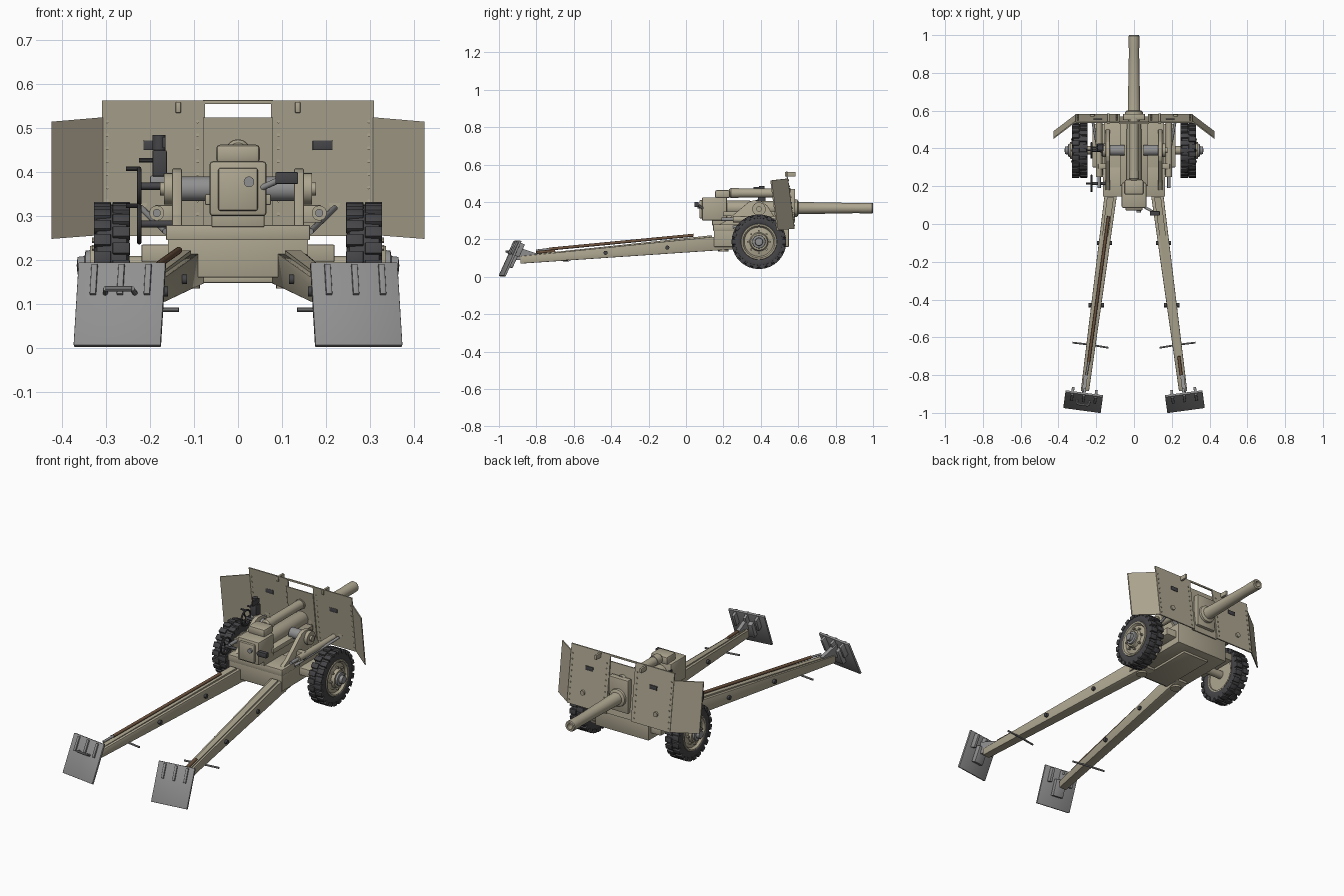
import bpy, bmesh, math
from mathutils import Vector, Matrix

if "Cube" in bpy.data.objects:
    bpy.data.objects.remove(bpy.data.objects["Cube"])


def material(name, col):
    m = bpy.data.materials.new(name)
    m.diffuse_color = (*col, 1)
    m.use_nodes = True
    m.node_tree.nodes["Principled BSDF"].inputs["Base Color"].default_value = m.diffuse_color
    return m


TAN = material("tan_paint", (0.42, 0.38, 0.28))
DARK = material("dark_rubber", (0.06, 0.06, 0.065))
STEEL = material("steel", (0.28, 0.28, 0.28))
WOOD = material("wood", (0.16, 0.09, 0.05))


def finish(name, bm, mat, bevel=0):
    bmesh.ops.recalc_face_normals(bm, faces=bm.faces)
    if bevel:
        bmesh.ops.bevel(bm, geom=bm.edges[:], offset=bevel, segments=2, affect='EDGES', profile=0.5)
    me = bpy.data.meshes.new(name)
    bm.to_mesh(me)
    bm.free()
    me.materials.append(mat)
    ob = bpy.data.objects.new(name, me)
    bpy.context.collection.objects.link(ob)
    return ob


def add_box(bm, lo, hi, M=Matrix()):
    lo, hi = Vector(lo), Vector(hi)
    T = Matrix.Translation((lo + hi) / 2) @ Matrix.Diagonal([abs(v) for v in hi - lo] + [1])
    bmesh.ops.create_cube(bm, size=1, matrix=M @ T)


def box(name, lo, hi, mat=TAN, bevel=0.003, M=Matrix()):
    bm = bmesh.new()
    add_box(bm, lo, hi, M)
    return finish(name, bm, mat, bevel)


def add_cyl(bm, a, b, r1, r2=None, n=24):
    a, b = Vector(a), Vector(b)
    d = b - a
    M = Matrix.Translation((a + b) / 2) @ d.to_track_quat('Z', 'Y').to_matrix().to_4x4()
    bmesh.ops.create_cone(bm, cap_ends=True, segments=n, radius1=r1,
                          radius2=r1 if r2 is None else r2, depth=d.length, matrix=M)


def cyl(name, a, b, r1, r2=None, mat=TAN, n=24):
    bm = bmesh.new()
    add_cyl(bm, a, b, r1, r2, n)
    return finish(name, bm, mat)


def loft(name, sections, mat=TAN, bevel=0):
    bm = bmesh.new()
    rings = [[bm.verts.new(p) for p in s] for s in sections]
    n = len(rings[0])
    for A, B in zip(rings, rings[1:]):
        for i in range(n):
            bm.faces.new((A[i], A[(i + 1) % n], B[(i + 1) % n], B[i]))
    bm.faces.new(rings[0])
    bm.faces.new(rings[-1])
    return finish(name, bm, mat, bevel)


def lathe(name, profile, origin, axis, mat=TAN, n=40):
    # profile: (distance along axis, radius), spun around axis
    bm = bmesh.new()
    M = Matrix.Translation(origin) @ Vector(axis).to_track_quat('Z', 'Y').to_matrix().to_4x4()
    vs = [bm.verts.new(M @ Vector((r, 0, d))) for d, r in profile]
    es = [bm.edges.new(p) for p in zip(vs, vs[1:])]
    bmesh.ops.spin(bm, geom=vs + es, cent=origin, axis=axis, angle=2 * math.pi, steps=n, use_merge=True)
    bmesh.ops.remove_doubles(bm, verts=bm.verts, dist=1e-5)
    return finish(name, bm, mat)


# barrel with hollow muzzle
lathe("barrel", [(0, 0), (0, .04), (.35, .038), (.37, .033), (.70, .027), (.72, .0285),
                 (.775, .0285), (.78, .025), (.78, .015), (.6, .015), (.6, 0)], (0, .22, .367), (0, 1, 0))
# recoil cylinder, cradle and breech
lathe("recoil_cylinder", [(0, 0), (0, .02), (.01, .027), (.05, .027), (.05, .024), (.3, .024),
                          (.3, .028), (.33, .028), (.33, 0)], (0, .23, .447), (0, 1, 0), n=28)
box("recoil_bracket", (-.05, .155, .42), (.05, .235, .463), bevel=.01)
box("cradle", (-.06, .14, .275), (.06, .56, .335))
box("cradle_side_rails", (-.075, .2, .325), (.075, .54, .35))
box("breech_ring", (-.065, .085, .30), (.065, .22, .425), bevel=.008)
box("breech_block", (-.045, .072, .312), (.045, .09, .41), bevel=.005)
cyl("firing_pin_housing", (.025, .062, .378), (.025, .08, .378), .012, mat=STEEL)
cyl("breech_lever", (.055, .09, .365), (.1, .065, .385), .007, mat=STEEL)
box("breech_handle", (.085, .045, .373), (.137, .068, .40), DARK)

# carriage body
box("carriage_body", (-.16, .15, .16), (.16, .55, .275))
box("carriage_rim", (-.164, .145, .245), (.164, .30, .28))
box("axle_box", (-.22, .30, .195), (.22, .53, .235))
box("carriage_underplate", (-.08, .17, .148), (.08, .5, .165))
cyl("axle", (-.34, .39, .187), (.34, .39, .187), .022)
cheek = [(.17, .275), (.22, .303), (.335, .40), (.36, .408), (.40, .405), (.435, .38), (.50, .275)]

for s in (-1, 1):
    side = "left" if s < 0 else "right"
    X = Vector((s, 0, 0))
    # cheek with trunnion
    loft(side + "_cheek", [[(s * x, y, z) for y, z in cheek] for x in (.128, .15)], bevel=.002)
    cyl(side + "_trunnion", (s * .05, .39, .362), (s * .13, .39, .362), .028, mat=STEEL)
    cyl(side + "_trunnion_cap", (s * .145, .39, .362), (s * .168, .39, .362), .036)
    cyl(side + "_trunnion_bolt", (s * .165, .39, .362), (s * .178, .39, .362), .015)
    cyl(side + "_balance_tube", (s * .185, .25, .307), (s * .185, .56, .307), .017)
    cyl(side + "_balance_rod", (s * .185, .19, .307), (s * .185, .26, .307), .009, mat=STEEL, n=16)
    cyl(side + "_shield_strut", (s * .165, .25, .265), (s * .22, .55, .318), .007, mat=STEEL, n=12)
    box(side + "_tube_bracket", (s * .148, .29, .285), (s * .19, .32, .325))

    # wheel: tyre, tread lugs, rim, hub
    C = Vector((s * .2875, .39, .187))
    lathe(side + "_tyre", [(-.03, .085), (-.037, .1), (-.04, .12), (-.034, .136), (0, .139),
                           (.034, .136), (.04, .12), (.037, .1), (.03, .085)], C, X, DARK, 48)
    bm = bmesh.new()
    for i in range(44):
        row = 1 if i % 2 else -1
        M = Matrix.Translation(C) @ Matrix.Rotation(i * math.tau / 44, 4, 'X')
        add_box(bm, (row * .002, -.0135, .125), (row * .041, .0135, .1455), M)
    finish(side + "_tread", bm, DARK, .002)
    lathe(side + "_rim", [(-.03, 0), (-.03, .088), (-.036, .094), (-.036, .086), (-.02, .08), (.024, .08),
                          (.036, .088), (.036, .096), (.04, .094), (.04, .086), (.028, .078), (.034, .05),
                          (.05, .044), (.05, 0)], C, X)
    lathe(side + "_hub", [(.045, .036), (.06, .034), (.062, .022), (.078, .02), (.08, 0)], C, X, STEEL, 24)
    bm = bmesh.new()
    for i in range(8):
        a = i * math.tau / 8
        p = C + Vector((0, math.cos(a), math.sin(a))) * .058
        add_cyl(bm, p + X * .025, p + X * .045, .006, n=6)
    finish(side + "_wheel_bolts", bm, TAN)

    # trail leg
    def trail_section(y, x0, x1, z0, z1):
        return [(s * x0, y, z0), (s * x1, y, z0), (s * x1, y, z1), (s * x0, y, z1)]
    loft(side + "_trail", [trail_section(.26, .075, .143, .147, .225),
                           trail_section(-.885, .238, .282, .07, .11)], bevel=.003)
    loft(side + "_trail_top_strip", [trail_section(.14, .107, .143, .2, .222),
                                     trail_section(-.86, .247, .27, .1, .116)])
    cyl(side + "_trail_hinge", (s * .115, .2, .135), (s * .115, .2, .23), .028)
    for k, y in enumerate((-.1, -.43)):
        t = (.26 - y) / 1.145
        x, z = .109 + t * .151, .186 - t * .096
        cyl(f"{side}_trail_pin_{k}", (s * (x - .04), y, z), (s * (x + .04), y, z), .011, mat=DARK, n=16)
    # cross bars used for lifting the trail
    bm = bmesh.new()
    add_cyl(bm, (s * .135, -.655, .087), (s * .24, -.638, .087), .005, n=10)
    add_cyl(bm, (s * .24, -.638, .087), (s * .325, -.628, .087), .005, n=10)
    finish(side + "_trail_handle", bm, STEEL)

    # spade with ribs
    M = (Matrix.Translation((s * .275, -.983, .004)) @ Matrix.Rotation(s * math.radians(7.7), 4, 'Z')
         @ Matrix.Rotation(-math.radians(24.5), 4, 'X'))
    box(side + "_spade", (-.1, -.006, 0), (.1, .006, .207), STEEL, .002, M)
    bm = bmesh.new()
    for x in (-.062, 0, .062):
        add_box(bm, (x - .007, -.014, .125), (x + .007, .034, .2), M)
    finish(side + "_spade_ribs", bm, STEEL, .002)
    box(side + "_spade_bracket", (-.03, 0, .06), (.03, .03, .15), STEEL, .003, M)
    loft(side + "_spade_arm", [trail_section(-.80, .245, .265, .09, .125),
                               trail_section(-.905, .258, .278, .09, .16)], STEEL)
    if s < 0:
        bm = bmesh.new()
        pts = [M @ Vector(p) for p in ((-.035, 0, .13), (-.03, -.03, .13), (.03, -.03, .13), (.035, 0, .13))]
        for a, b in zip(pts, pts[1:]):
            add_cyl(bm, a, b, .006, n=10)
        finish("spade_grab_handle", bm, STEEL)

    # shield main panel and swept wing, leaning back
    def sy(z):
        return .575 - (z - .25) * .13

    def sheet(name, corners, t=.007):
        loft(name, [[(s * x, sy(z) + dy + o, z) for x, z, dy in corners] for o in (0, t)])
    sheet(side + "_shield_panel", [(.075, .255, 0), (.31, .255, 0), (.31, .563, 0), (.075, .563, 0)])
    sheet(side + "_shield_wing", [(.308, .257, 0), (.425, .248, -.09), (.425, .515, -.09), (.308, .525, 0)])
    bm = bmesh.new()
    for i in range(9):
        z = .275 + i * .03
        for x in (.092, .298):
            add_cyl(bm, (s * x, sy(z) - .003, z), (s * x, sy(z) + .011, z), .004, n=8)
    finish(side + "_shield_rivets", bm, TAN)
    box(side + "_sight_hatch", (s * .17, sy(.46) - .003, .45), (s * .215, sy(.46) + .011, .472), DARK, .001)
    cyl(side + "_shield_boss", (s * .22, sy(.33), .33), (s * .22, sy(.33) + .016, .33), .013)
    box(side + "_shield_lug", (s * .13, .53, .535), (s * .142, .585, .56), bevel=.002)

# shield centre
box("shield_top_bar", (-.08, .535, .555), (.08, .543, .564), bevel=.001)
loft("shield_centre_panel", [[(x, .565 - (z - .25) * .13 + o, z) for x, z in
                              ((-.08, .255), (.08, .255), (.08, .524), (-.08, .524))] for o in (0, .006)])
box("mantlet_plate", (-.058, .55, .29), (.058, .583, .47), bevel=.004)
lathe("mantlet_collar", [(0, 0), (0, .05), (.03, .046), (.036, .036), (.036, 0)], (0, .565, .367), (0, 1, 0))

# panoramic sight on the left
box("sight_body", (-.195, .385, .39), (-.162, .425, .45), DARK)
cyl("sight_head", (-.18, .405, .45), (-.18, .405, .485), .015, mat=DARK)
box("sight_eyepiece", (-.172, .36, .455), (-.165, .42, .48), DARK, .001)
cyl("sight_arm", (-.225, .405, .427), (-.17, .405, .427), .005, mat=DARK, n=10)
box("sight_mount", (-.2, .39, .365), (-.155, .42, .392), STEEL)


# handwheels on the left
def handwheel(name, c, r):
    c = Vector(c)
    lathe(name + "_rim", [(.005 * math.cos(a * math.tau / 8), r + .005 * math.sin(a * math.tau / 8))
                          for a in range(9)], c, (1, 0, 0), DARK, 28)
    bm = bmesh.new()
    for i in range(3):
        a = i * math.tau / 3
        add_cyl(bm, c, c + Vector((0, math.cos(a), math.sin(a))) * r, .004, n=8)
    add_cyl(bm, c, c + Vector((.08, 0, 0)), .008, n=12)
    top = c + Vector((0, 0, r))
    add_cyl(bm, top, top - Vector((.03, 0, 0)), .005, n=10)
    finish(name + "_spokes", bm, DARK)


handwheel("traverse_wheel", (-.225, .215, .282), .042)
handwheel("elevation_wheel", (-.225, .39, .368), .04)

# rammer staff on left trail, small tool on right trail
cyl("rammer_staff", (-.135, .04, .222), (-.24, -.73, .148), .008, mat=WOOD, n=12)
cyl("rammer_head", (-.24, -.73, .148), (-.252, -.80, .14), .006, mat=STEEL, n=12)
cyl("trail_tool", (.237, -.70, .138), (.25, -.8, .13), .008, mat=WOOD, n=12)

bpy.ops.object.select_all(action='SELECT')
bpy.context.view_layer.objects.active = bpy.context.selected_objects[0]
bpy.ops.object.shade_smooth_by_angle(angle=math.radians(32))
